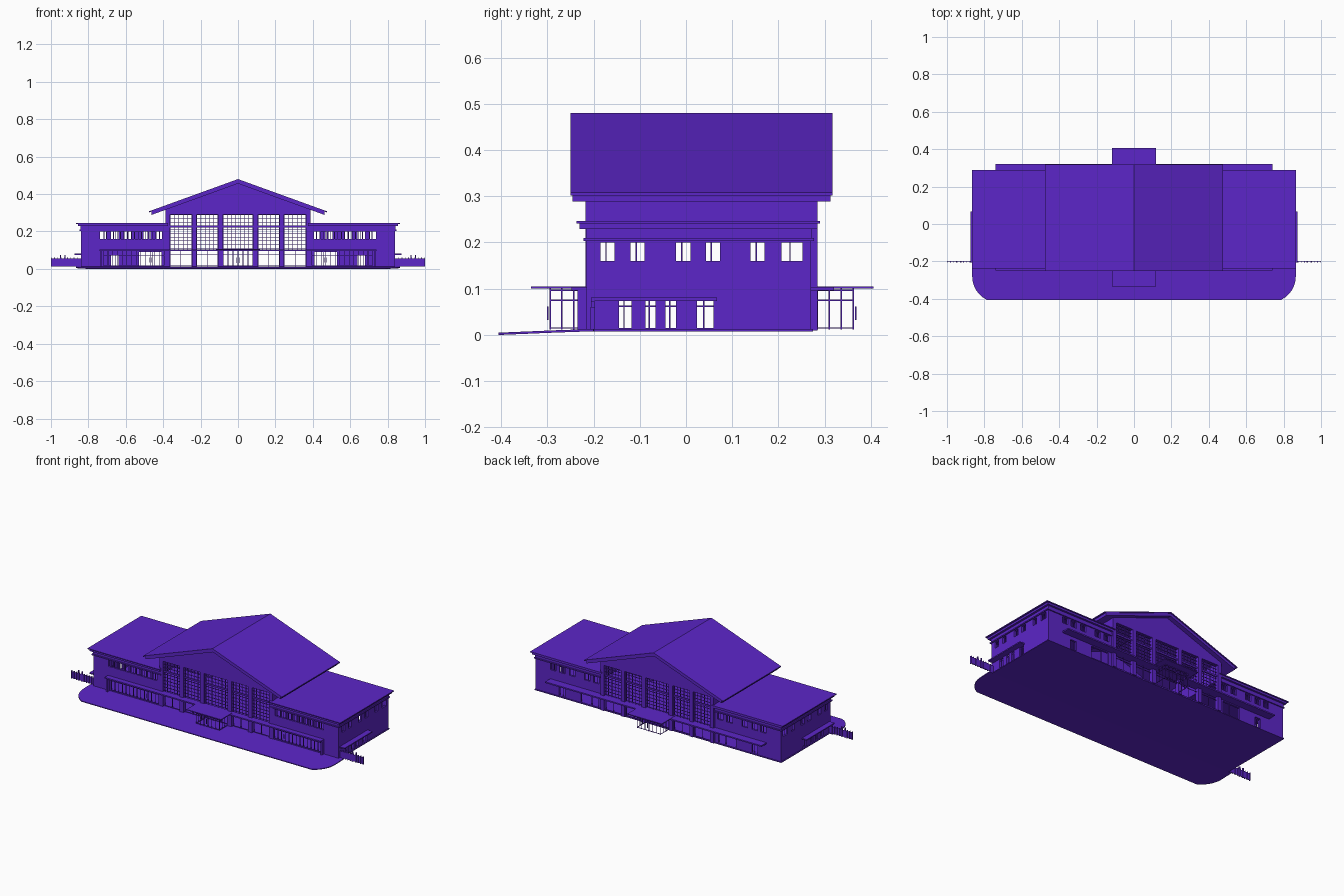
import bpy, bmesh, math

if "Cube" in bpy.data.objects:
    bpy.data.objects.remove(bpy.data.objects["Cube"])

mat = bpy.data.materials.new("violet")
mat.diffuse_color = (0.107, 0.019, 0.578, 1)
mat.use_nodes = True
mat.node_tree.nodes["Principled BSDF"].inputs["Base Color"].default_value = mat.diffuse_color


def finish(name, bm, mirror=False, thick=0):
    bmesh.ops.recalc_face_normals(bm, faces=bm.faces)
    me = bpy.data.meshes.new(name)
    bm.to_mesh(me)
    bm.free()
    me.materials.append(mat)
    ob = bpy.data.objects.new(name, me)
    bpy.context.collection.objects.link(ob)
    if thick:
        m = ob.modifiers.new("thickness", 'SOLIDIFY')
        m.thickness, m.offset = thick, 0
    if mirror:
        ob.modifiers.new("mirror", 'MIRROR')
    return ob


def boxes(name, items, mirror=False):
    """One object made of boxes given as (x0, x1, y0, y1, z0, z1)."""
    bm = bmesh.new()
    for x0, x1, y0, y1, z0, z1 in items:
        vs = bmesh.ops.create_cube(bm, size=1)['verts']
        for v in vs:
            v.co = (x1 if v.co.x > 0 else x0, y1 if v.co.y > 0 else y0, z1 if v.co.z > 0 else z0)
    return finish(name, bm, mirror)


def wall(name, axis, c, a0, a1, z0, z1, holes):
    """Mirrored wall with real openings (a0, a1, z0, z1)."""
    us = sorted({a0, a1, *(h[0] for h in holes), *(h[1] for h in holes)})
    zs = sorted({z0, z1, *(h[2] for h in holes), *(h[3] for h in holes)})
    bm = bmesh.new()
    for u0, u1 in zip(us, us[1:]):
        for w0, w1 in zip(zs, zs[1:]):
            um, wm = (u0 + u1) / 2, (w0 + w1) / 2
            if any(h[0] < um < h[1] and h[2] < wm < h[3] for h in holes):
                continue
            quad = [(u0, w0), (u1, w0), (u1, w1), (u0, w1)]
            bm.faces.new([bm.verts.new((u, c, w) if axis == 'x' else (c, u, w)) for u, w in quad])
    bmesh.ops.remove_doubles(bm, verts=bm.verts, dist=1e-5)
    return finish(name, bm, True, 0.012)


def prism(name, pts, y0, y1):
    """Extrude an x-z profile along y."""
    bm = bmesh.new()
    f = bm.faces.new([bm.verts.new((x, y0, z)) for x, z in pts])
    r = bmesh.ops.extrude_face_region(bm, geom=[f])
    for v in r['geom']:
        if isinstance(v, bmesh.types.BMVert):
            v.co.y = y1
    return finish(name, bm)


def steps(a, b, n):
    return [a + (b - a) * i / n for i in range(n + 1)]


# Forecourt and floor slab: rounded front corners, sloping down to the front
rows = [(y, 0.725 + math.sqrt(0.14 ** 2 - (y + 0.28) ** 2)) for y in steps(-0.405, -0.28, 8)]
rows += [(-0.2, 0.865), (-0.199, 0.845), (0.275, 0.845)]
bm = bmesh.new()
prev = None
for y, w in rows:
    zt = 0.005 + 0.008 * min(1, (y + 0.405) / 0.19)
    ring = [bm.verts.new(p) for p in
            ((-w, y, zt - 0.005), (w, y, zt - 0.005), (w, y, zt), (-w, y, zt))]
    if prev:
        for i in range(4):
            j = (i + 1) % 4
            bm.faces.new((prev[i], prev[j], ring[j], ring[i]))
    else:
        bm.faces.new(ring)
    prev = ring
bm.faces.new(prev)
finish("forecourt_slab", bm)

# Wing walls with window openings
front_win = [(0.405 + 0.0375 * i, 0.437 + 0.0375 * i, 0.16, 0.2) for i in range(9)]
back_win = [(a, a + 0.038, 0.16, 0.2) for a in (0.405, 0.468, 0.572, 0.64, 0.7)]
front_shop = (0.395, 0.72, 0.015, 0.095)
back_low = [(0.41, 0.53, 0.015, 0.09), (0.64, 0.68, 0.015, 0.075)]
side_win = [(-0.185, -0.155, 0.16, 0.2), (-0.12, -0.09, 0.16, 0.2), (-0.022, 0.01, 0.16, 0.2),
            (0.043, 0.073, 0.16, 0.2), (0.14, 0.17, 0.16, 0.2), (0.207, 0.252, 0.16, 0.2)]
side_low = [(-0.145, -0.118, 0.015, 0.075), (-0.088, -0.066, 0.015, 0.075),
            (-0.044, -0.022, 0.015, 0.075), (0.024, 0.06, 0.015, 0.075)]
wall("wing_front_wall", 'x', -0.209, 0.375, 0.84, 0.01, 0.21, front_win + [front_shop])
wall("wing_back_wall", 'x', 0.264, 0.375, 0.84, 0.01, 0.21, back_win + back_low)
wall("wing_side_wall", 'y', 0.834, -0.215, 0.27, 0.01, 0.21, side_win + side_low)

# Window bars in the wings
t = 0.0015
bars = []
for y, hs in ((-0.209, front_win), (0.264, back_win + back_low)):
    for a, b, z0, z1 in hs:
        m = a + (b - a) * 0.4
        bars.append((m - t, m + t, y - t, y + t, z0, z1))
for a, b, z0, z1 in side_win + side_low:
    m = a + (b - a) * 0.4
    bars.append((0.834 - t, 0.834 + t, m - t, m + t, z0, z1))
for a, b, z0, z1 in side_low:
    bars.append((0.834 - t, 0.834 + t, a, b, 0.061, 0.064))
for x in steps(0.395, 0.72, 13):
    bars.append((x - t, x + t, -0.211, -0.207, 0.015, 0.095))
for z in (0.016, 0.074):
    bars.append((0.395, 0.72, -0.211, -0.207, z - t, z + t))
boxes("wing_window_bars", bars, True)

# Stepped wing cornice and flat roof
boxes("wing_roof", [(0.375, 0.847, -0.222, 0.277, 0.203, 0.21),
                    (0.375, 0.842, -0.216, 0.272, 0.21, 0.229),
                    (0.375, 0.855, -0.23, 0.284, 0.229, 0.241),
                    (0.375, 0.865, -0.237, 0.29, 0.241, 0.246)], True)

# Hall columns, upper side walls and glazed grids on front and back
cols = [(0.08, 0.107), (0.222, 0.247), (0.363, 0.387)]
boxes("hall_columns", [(a, b, y, y + 0.025, 0.01, 0.3) for a, b in cols for y in (-0.217, 0.259)], True)
boxes("hall_side_wall", [(0.373, 0.385, -0.213, 0.28, 0.205, 0.318)], True)
for side, y in (("front", -0.205), ("back", 0.272)):
    grid = []
    for a, b in ((-0.08, 0.08), (0.107, 0.222), (0.247, 0.363)):
        n = round((b - a) / 0.023)
        for x in steps(a, b, n):
            grid.append((x - t, x + t, y - t, y + t, 0.1, 0.3))
        for x in steps(a, b, n // 2):
            grid.append((x - t, x + t, y - t, y + t, 0.012, 0.1))
        for z in [0.016, 0.075] + steps(0.11, 0.29, 9):
            grid.append((a, b, y - t, y + t, z - t, z + t))
        grid.append((a, b, y - 0.004, y + 0.004, 0.222, 0.232))
    grid += [(-q[1], -q[0], *q[2:]) for q in grid if q[0] > 0.1]
    boxes("hall_glazing_" + side, grid)

# Gable walls
gable = [(-0.387, 0.292), (0.387, 0.292), (0.387, 0.318), (0, 0.458), (-0.387, 0.318)]
prism("front_gable", gable, -0.217, -0.195)
prism("back_gable", gable, 0.262, 0.284)


# Pitched roof in two layers, the lower one inset
def chevron(x, top, th):
    e = top - 0.362 * x
    return [(-x, e), (0, top), (x, e), (x, e - th), (0, top - th), (-x, e - th)]


prism("roof_cover", chevron(0.475, 0.48, 0.006), -0.25, 0.317)
prism("roof_deck", chevron(0.462, 0.474, 0.018), -0.245, 0.312)

# Ground floor canopies
boxes("long_canopies", [(-0.74, 0.74, -0.248, -0.205, 0.096, 0.104),
                        (-0.74, 0.74, 0.26, 0.32, 0.096, 0.104)])
boxes("canopy_end_posts", [(0.728, 0.738, -0.235, -0.21, 0.012, 0.098)], True)
boxes("entrance_canopies", [(-0.118, 0.118, -0.335, -0.215, 0.1, 0.105),
                            (-0.118, 0.118, 0.27, 0.405, 0.1, 0.105)])
boxes("side_canopy", [(0.83, 0.874, -0.205, 0.067, 0.074, 0.081)], True)

# Glazed entrance porches with door handles
for side, yo, yi in (("front", -0.294, -0.217), ("back", 0.362, 0.284)):
    fr = [(x - t, x + t, yo - t, yo + t, 0.012, 0.1) for x in steps(-0.08, 0.08, 6)]
    lo, hi = min(yo, yi), max(yo, yi)
    for x in (-0.08, 0.08):
        fr += [(x - t, x + t, y - t, y + t, 0.012, 0.1) for y in steps(yo, yi, 3)]
        fr += [(x - t, x + t, lo, hi, z - t, z + t) for z in (0.015, 0.075, 0.097)]
    fr += [(-0.08, 0.08, yo - t, yo + t, z - t, z + t) for z in (0.015, 0.075, 0.097)]
    out = yo + math.copysign(0.005, yo)
    fr += [(x - t, x + t, out - t, out + t, 0.032, 0.062) for x in (-0.006, 0.006)]
    boxes("entrance_porch_" + side, fr)
boxes("wing_door_handles", [(x - t, x + t, -0.218, -0.214, 0.035, 0.062) for x in (0.464, 0.474)], True)

# Side fences with pickets and taller posts
fence = [(0.838, 1.0, -0.203, -0.2, 0.014, 0.055)]
fence += [(x - 0.002, x + 0.002, -0.206, -0.197, 0.012, 0.06) for x in steps(0.86, 0.998, 8)]
fence += [(x - 0.003, x + 0.003, -0.205, -0.198, 0.012, 0.073) for x in (0.925, 0.95)]
boxes("side_fence", fence, True)
